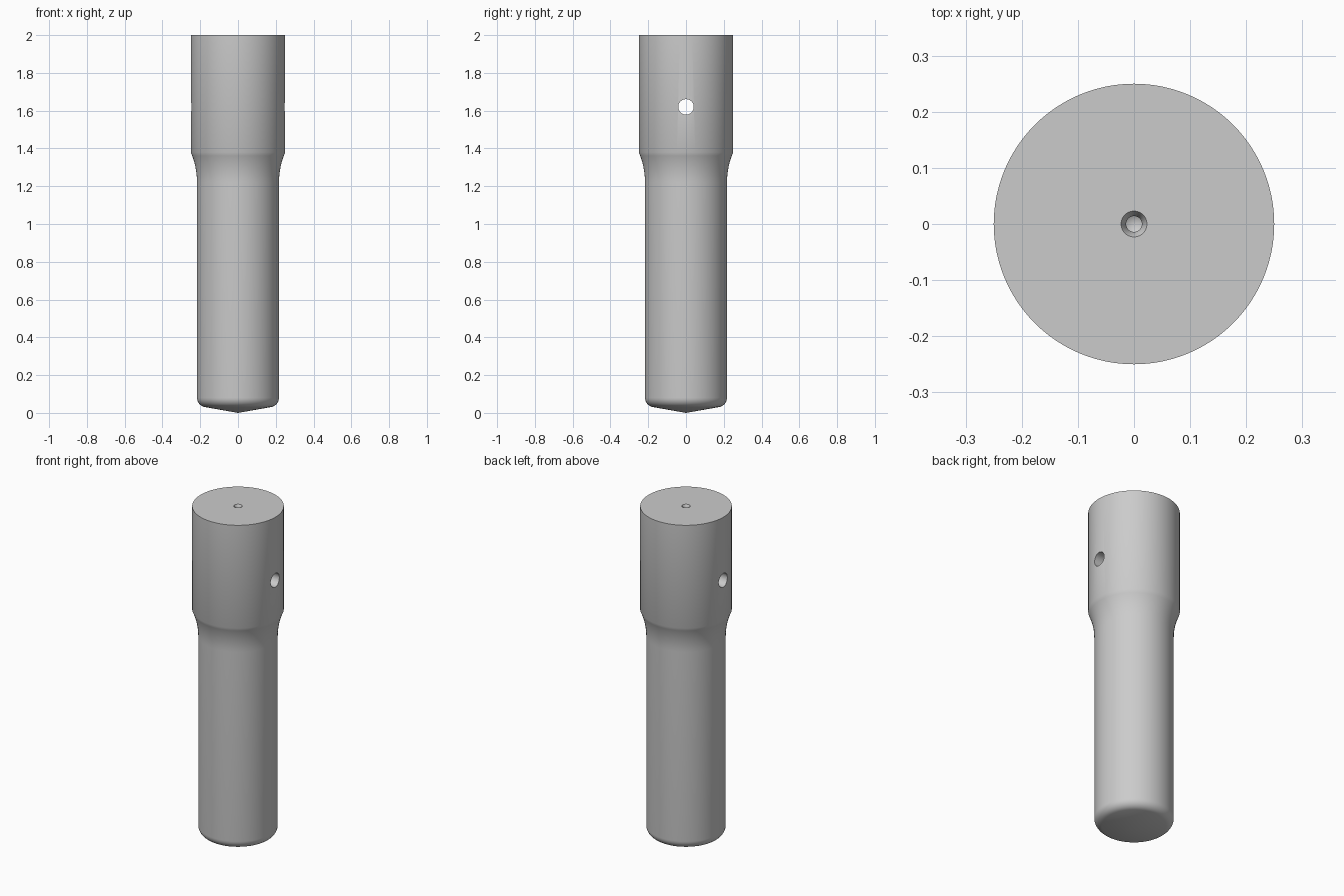
import bpy, bmesh, math
from mathutils import Matrix, Vector

if "Cube" in bpy.data.objects:
    bpy.data.objects.remove(bpy.data.objects["Cube"])

SEGMENTS = 96
R_LOW, R_TOP = 0.217, 0.25


def mesh_object(name, bm):
    bmesh.ops.recalc_face_normals(bm, faces=bm.faces)
    mesh = bpy.data.meshes.new(name)
    bm.to_mesh(mesh)
    bm.free()
    obj = bpy.data.objects.new(name, mesh)
    bpy.context.collection.objects.link(obj)
    return obj


def lathe(name, profile):
    """Revolve (radius, height) points around the z axis."""
    bm = bmesh.new()
    verts = [bm.verts.new((r, 0, z)) for r, z in profile]
    edges = [bm.edges.new(pair) for pair in zip(verts, verts[1:])]
    bmesh.ops.spin(bm, geom=verts + edges, cent=(0, 0, 0), axis=(0, 0, 1),
                   angle=2 * math.pi, steps=SEGMENTS)
    bmesh.ops.remove_doubles(bm, verts=bm.verts, dist=1e-5)
    return mesh_object(name, bm)


# Shallow conical tip with a rounded edge
tip, fillet = math.radians(10), 0.05
cx = R_LOW - fillet
cz = (cx + fillet * math.sin(tip)) * math.tan(tip) + fillet * math.cos(tip)
profile = [(0, 0)]
for i in range(9):
    a = tip + (math.pi / 2 - tip) * i / 8
    profile.append((cx + fillet * math.sin(a), cz - fillet * math.cos(a)))

# Concave flare from the shank into the wider head
z0, dz, dr = 1.22, 0.16, R_TOP - R_LOW
flare = (dz * dz + dr * dr) / (2 * dr)
a_end = math.asin(dz / flare)
for i in range(9):
    a = a_end * i / 8
    profile.append((R_LOW + flare * (1 - math.cos(a)), z0 + flare * math.sin(a)))

# Head, flat top and countersunk centre hole
profile += [(R_TOP, 2), (0.023, 2), (0.014, 1.984), (0.014, 1.955), (0, 1.947)]
body = lathe("pin_body", profile)

# Cross hole through the head, along x
bm = bmesh.new()
bmesh.ops.create_cone(bm, cap_ends=True, segments=48, radius1=0.041, radius2=0.041,
                      depth=0.8, matrix=Matrix.Translation(Vector((0, 0, 1.62)))
                      @ Matrix.Rotation(math.pi / 2, 4, 'Y'))
cutter = mesh_object("cross_hole_cutter", bm)
cutter.hide_render = True
cutter.hide_set(True)

cut = body.modifiers.new("cross_hole", 'BOOLEAN')
cut.operation, cut.solver, cut.object = 'DIFFERENCE', 'EXACT', cutter

# Plain grey metal
grey = bpy.data.materials.new("steel_grey")
grey.diffuse_color = (0.6, 0.6, 0.6, 1)
grey.use_nodes = True
grey.node_tree.nodes["Principled BSDF"].inputs["Base Color"].default_value = grey.diffuse_color
body.data.materials.append(grey)
cutter.data.materials.append(grey)

bpy.context.view_layer.objects.active = body
body.select_set(True)
bpy.ops.object.modifier_apply(modifier=cut.name)
bpy.ops.object.shade_smooth_by_angle(angle=math.radians(30))
